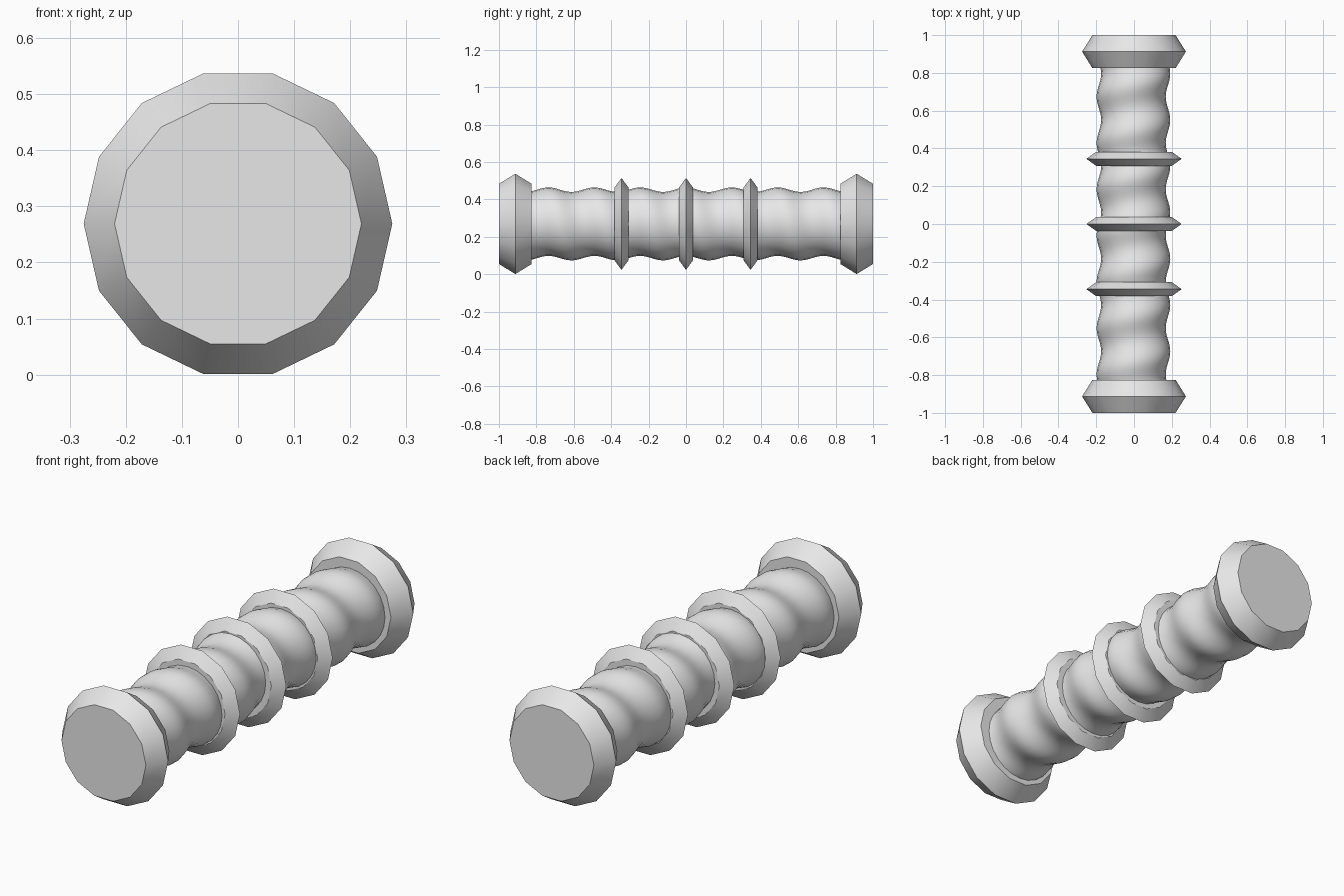
import bpy, bmesh, math

if "Cube" in bpy.data.objects:
    bpy.data.objects.remove(bpy.data.objects["Cube"])

AXIS_Z = 0.269
grey = bpy.data.materials.new("light grey")
grey.diffuse_color = (0.8, 0.8, 0.8, 1)
grey.use_nodes = True
grey.node_tree.nodes["Principled BSDF"].inputs["Base Color"].default_value = grey.diffuse_color


def lathe(name, stations, sides):
    """Loft rings along y; each station is (y, radius, centre_x, centre_z)."""
    bm = bmesh.new()
    rings = []
    for y, r, cx, cz in stations:
        rings.append([bm.verts.new((cx + r * math.cos(math.tau * i / sides), y,
                                    cz + r * math.sin(math.tau * i / sides)))
                      for i in range(sides)])
    for a, b in zip(rings, rings[1:]):
        for i in range(sides):
            j = (i + 1) % sides
            bm.faces.new((a[i], a[j], b[j], b[i]))
    bm.faces.new(rings[0])
    bm.faces.new(rings[-1])
    bmesh.ops.recalc_face_normals(bm, faces=bm.faces)
    for f in bm.faces:
        f.smooth = True
    me = bpy.data.meshes.new(name)
    bm.to_mesh(me)
    bm.free()
    me.set_sharp_from_angle(angle=math.radians(35))
    me.materials.append(grey)
    ob = bpy.data.objects.new(name, me)
    bpy.context.collection.objects.link(ob)
    return ob


def collar(name, y, half, r_edge, r_peak):
    """Ring with a pointed rim."""
    return lathe(name, [(y - half, r_edge, 0, AXIS_Z), (y, r_peak, 0, AXIS_Z),
                        (y + half, r_edge, 0, AXIS_Z)], 14)


# Wavy grip: a rod whose centre follows a slight helix
PITCH, AMP, N = 0.245, 0.012, 120
stations = []
for s in range(N + 1):
    y = -0.86 + 1.72 * s / N
    t = math.tau * y / PITCH
    stations.append((y, 0.183, -0.003 + AMP * math.sin(t), AXIS_Z + AMP * math.cos(t)))
lathe("wavy_grip", stations, 24)

# End caps
collar("front_cap", -0.9125, 0.0875, 0.22, 0.275)
collar("back_cap", 0.9125, 0.0875, 0.22, 0.275)

# Three thin rings around the grip
for i, y in enumerate((-0.345, 0.0, 0.345)):
    collar("grip_ring_%d" % (i + 1), y, 0.037, 0.2, 0.252)
